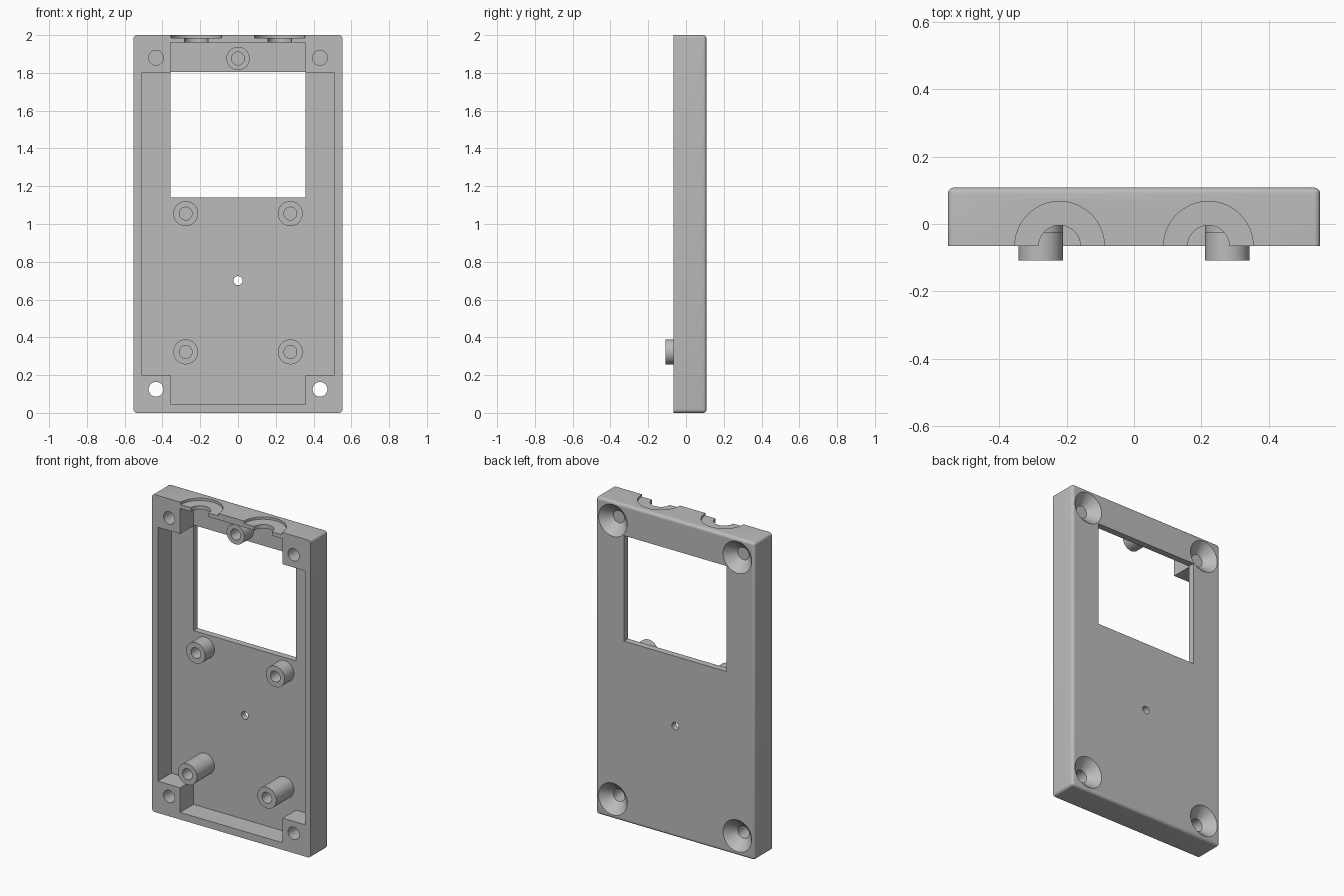
import bpy, bmesh, math
from mathutils import Matrix, Vector

if "Cube" in bpy.data.objects:
    bpy.data.objects.remove(bpy.data.objects["Cube"])

# Main depths: open rim at the front, inner floor, outer back face
RIM, FLOOR, BACK = -0.066, 0.067, 0.108
HALF_W, HEIGHT = 0.553, 2.0

grey = bpy.data.materials.new("plain_grey")
grey.use_nodes = True
grey.diffuse_color = (0.5, 0.5, 0.5, 1)
shader = next(n for n in grey.node_tree.nodes if n.type == 'BSDF_PRINCIPLED')
shader.inputs["Base Color"].default_value = grey.diffuse_color


def make_object(name, bm):
    mesh = bpy.data.meshes.new(name)
    bm.to_mesh(mesh)
    bm.free()
    mesh.materials.append(grey)
    obj = bpy.data.objects.new(name, mesh)
    bpy.context.collection.objects.link(obj)
    return obj


def box(name, low, high):
    low, high = Vector(low), Vector(high)
    bm = bmesh.new()
    size = Matrix.Diagonal((*(high - low), 1))
    bmesh.ops.create_cube(bm, size=1, matrix=Matrix.Translation((low + high) / 2) @ size)
    return make_object(name, bm)


def cylinder(name, start, axis, length, r1, r2=None, sides=48):
    """Cylinder or cone from start along +y or +z."""
    turn = Matrix.Rotation(math.radians(-90), 4, 'X') if axis == 'Y' else Matrix()
    place = Matrix.Translation(start) @ turn @ Matrix.Translation((0, 0, length / 2))
    bm = bmesh.new()
    bmesh.ops.create_cone(bm, cap_ends=True, segments=sides, radius1=r1,
                          radius2=r1 if r2 is None else r2, depth=length, matrix=place)
    return make_object(name, bm)


def select_only(obj):
    bpy.ops.object.select_all(action='DESELECT')
    obj.select_set(True)
    bpy.context.view_layer.objects.active = obj


def cut(target, cutter):
    mod = target.modifiers.new("cut", 'BOOLEAN')
    mod.operation, mod.solver, mod.object = 'DIFFERENCE', 'EXACT', cutter
    select_only(target)
    bpy.ops.object.modifier_apply(modifier=mod.name)
    bpy.data.objects.remove(cutter)


def smooth(obj):
    select_only(obj)
    bpy.ops.object.shade_smooth_by_angle(angle=math.radians(30))


# Case shell: rounded on the back and corner edges, square at the rim
case = box("case_shell", (-HALF_W, RIM, 0), (HALF_W, BACK, HEIGHT))
bm = bmesh.new()
bm.from_mesh(case.data)
rounded = [e for e in bm.edges if any(v.co.y > 0 for v in e.verts)]
bmesh.ops.bevel(bm, geom=rounded, offset=0.018, segments=5, profile=0.5, affect='EDGES')
bm.to_mesh(case.data)
bm.free()

# Cross-shaped cavity that leaves the four corner blocks
cut(case, box("wide_cavity", (-0.512, -0.2, 0.2), (0.512, FLOOR, 1.8)))
cut(case, box("tall_cavity", (-0.357, -0.2, 0.045), (0.357, FLOOR, 1.96)))

# Display window and small centre hole
cut(case, box("window", (-0.357, 0, 1.14), (0.357, 0.2, 1.805)))
cut(case, cylinder("centre_hole", (0, 0, 0.7), 'Y', 0.2, 0.024, sides=24))

# Countersunk corner screw holes
for x in (-0.434, 0.434):
    for z in (0.125, 1.88):
        cut(case, cylinder("screw_hole", (x, -0.2, z), 'Y', 0.4, 0.039))
        cut(case, cylinder("countersink", (x, BACK - 0.061, z), 'Y', 0.081, 0.039, 0.12))

# Stepped half-round cable notches in the top wall
for x in (-0.221, 0.221):
    cut(case, cylinder("flange_recess", (x, RIM, 1.985), 'Z', 0.1, 0.133, sides=64))
    cut(case, cylinder("cable_notch", (x, RIM, 1.9), 'Z', 0.2, 0.062))
smooth(case)


# Hollow mounting posts rising from the inner floor
def post(name, x, z, tip, radius):
    obj = cylinder(name, (x, tip, z), 'Y', FLOOR + 0.01 - tip, radius)
    cut(obj, cylinder("bore", (x, -0.3, z), 'Y', 0.6, 0.034, sides=32))
    smooth(obj)


for side, x in (("right", -0.277), ("left", 0.277)):
    post("lower_post_" + side, x, 0.323, -0.108, 0.066)
    post("middle_post_" + side, x, 1.055, -0.025, 0.066)
post("top_post", 0, 1.876, -0.025, 0.062)
